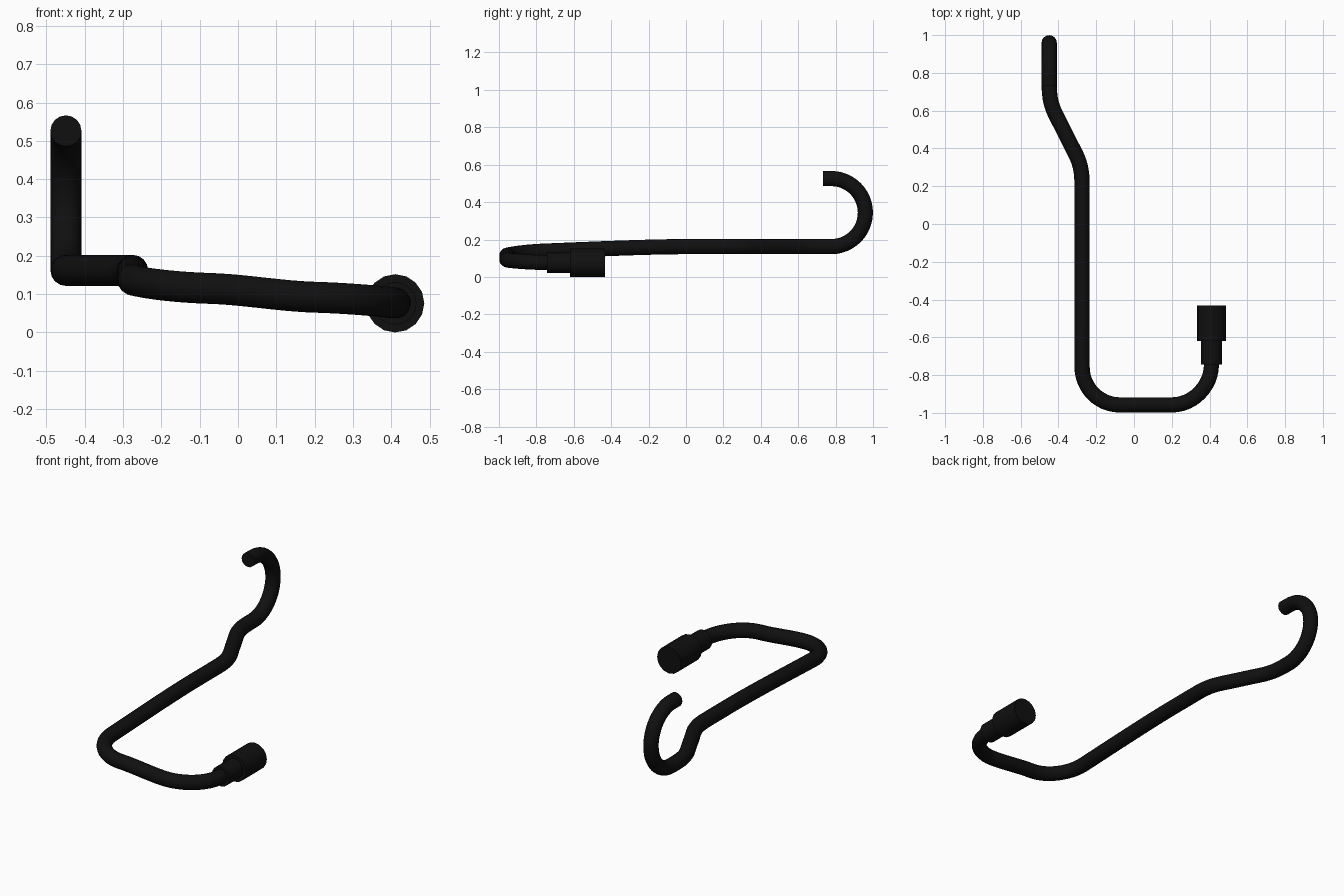
import bpy, math
from mathutils import Vector

if "Cube" in bpy.data.objects:
    bpy.data.objects.remove(bpy.data.objects["Cube"])

black = bpy.data.materials.new("matte black")
black.diffuse_color = (0.005, 0.005, 0.005, 1)
black.use_nodes = True
black.node_tree.nodes["Principled BSDF"].inputs["Base Color"].default_value = black.diffuse_color

R = 0.0405
K = 0.5523
# Path points: position, travel direction, handle length in, handle length out
h = 0.182 * K
b = 0.2 * K
PATH = [
    ((-0.449, 0.732, 0.526), (0, 1, 0), 0.015, 0.015),
    ((-0.449, 0.777, 0.526), (0, 1, 0), 0.015, h),
    ((-0.449, 0.959, 0.344), (0, 0, -1), h, h),
    ((-0.449, 0.777, 0.162), (0, -1, 0), h, 0.01),
    ((-0.449, 0.745, 0.162), (0, -1, 0), 0.01, 0.13),
    ((-0.362, 0.475, 0.162), (0.43, -0.9, 0), 0.13, 0.13),
    ((-0.275, 0.205, 0.162), (0, -1, 0), 0.13, 0.07),
    ((-0.275, 0.0, 0.162), (0, -1, 0), 0.07, 0.2),
    ((-0.275, -0.757, 0.138), (0, -1, -0.04), 0.25, b),
    ((-0.075, -0.958, 0.115), (1, 0, -0.03), b, 0.09),
    ((0.2, -0.958, 0.092), (1, 0, -0.03), 0.09, 0.21 * K),
    ((0.41, -0.745, 0.077), (0, 1, 0), 0.2 * K, 0.02),
    ((0.41, -0.68, 0.077), (0, 1, 0), 0.02, 0.02),
]


def finish(ob):
    bpy.ops.object.select_all(action='DESELECT')
    ob.select_set(True)
    bpy.context.view_layer.objects.active = ob
    if ob.type == 'CURVE':
        bpy.ops.object.convert(target='MESH')
    ob = bpy.context.view_layer.objects.active
    ob.data.materials.clear()
    ob.data.materials.append(black)
    bpy.ops.object.shade_smooth_by_angle(angle=math.radians(35))


# Bent tube with the hook at the back
cu = bpy.data.curves.new("hook_tube", 'CURVE')
cu.dimensions = '3D'
cu.bevel_depth = R
cu.bevel_resolution = 6
cu.use_fill_caps = True
cu.resolution_u = 12
sp = cu.splines.new('BEZIER')
sp.bezier_points.add(len(PATH) - 1)
for p, (co, d, hin, hout) in zip(sp.bezier_points, PATH):
    co, d = Vector(co), Vector(d).normalized()
    p.handle_left_type = p.handle_right_type = 'FREE'
    p.co = co
    p.handle_left = co - d * hin
    p.handle_right = co + d * hout
tube = bpy.data.objects.new("hook_tube", cu)
bpy.context.collection.objects.link(tube)
finish(tube)


# Stepped end fitting along y
def cylinder(name, radius, y0, y1):
    bpy.ops.mesh.primitive_cylinder_add(
        vertices=16, radius=radius, depth=y1 - y0,
        location=(0.41, (y0 + y1) / 2, 0.076), rotation=(math.pi / 2, 0, 0))
    ob = bpy.context.object
    ob.name = name
    finish(ob)


cylinder("end_collar", 0.056, -0.743, -0.615)
cylinder("end_cap", 0.076, -0.62, -0.432)
